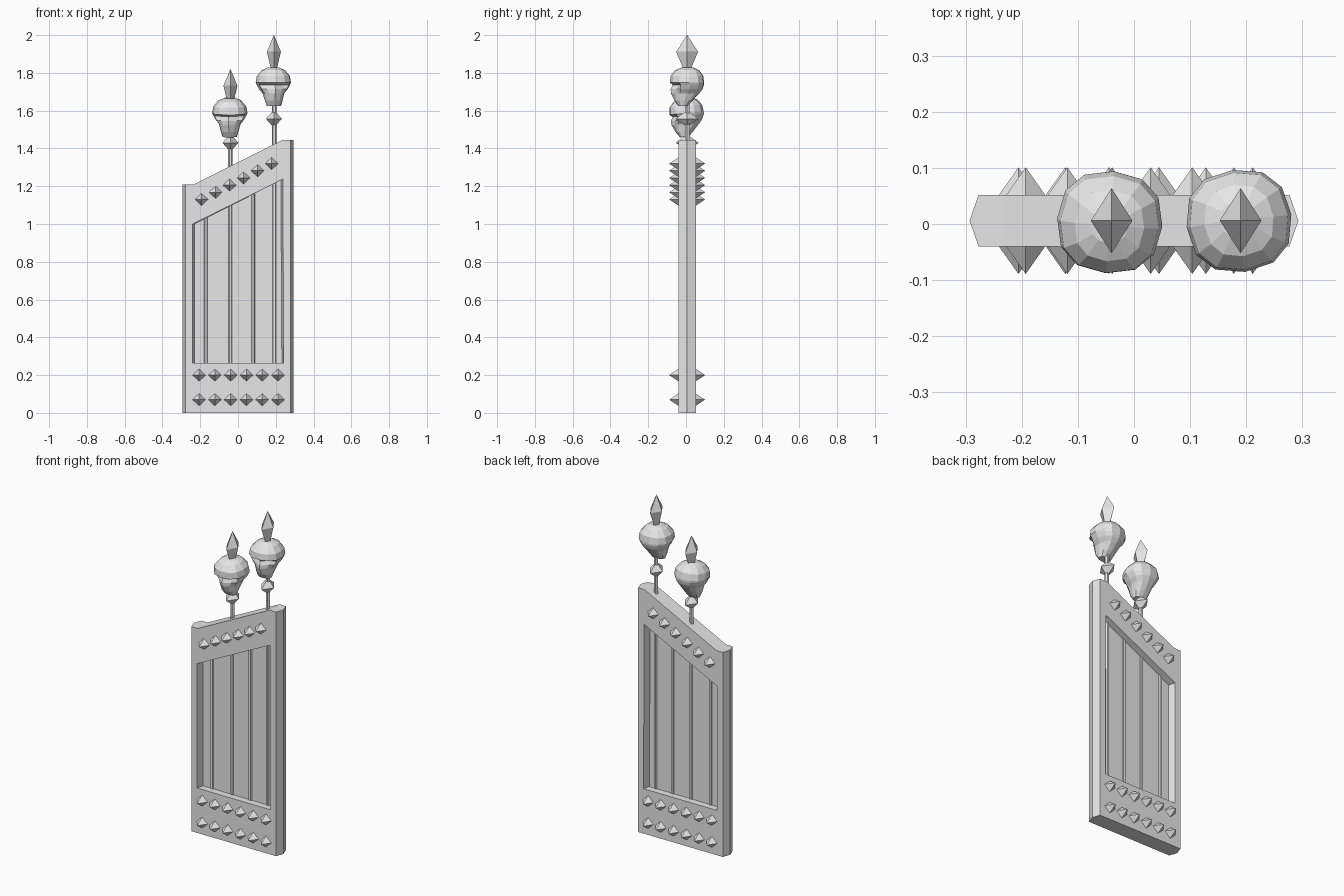
import bpy, bmesh, math
from mathutils import Matrix, Vector

old = bpy.data.objects.get("Cube")
if old:
    bpy.data.objects.remove(old, do_unlink=True)

iron = bpy.data.materials.new("grey iron")
iron.use_nodes = True
iron.diffuse_color = (0.8, 0.8, 0.8, 1)
iron.node_tree.nodes["Principled BSDF"].inputs["Base Color"].default_value = (0.8, 0.8, 0.8, 1)

YC = 0.006       # middle of the gate's thickness
HALF = 0.046     # half of that thickness


def finish(name, bm):
    bmesh.ops.recalc_face_normals(bm, faces=bm.faces)
    mesh = bpy.data.meshes.new(name)
    bm.to_mesh(mesh)
    bm.free()
    mesh.materials.append(iron)
    obj = bpy.data.objects.new(name, mesh)
    bpy.context.collection.objects.link(obj)
    return obj


def bridge(bm, a, b):
    n = len(a)
    for i in range(n):
        bm.faces.new((a[i], a[(i + 1) % n], b[(i + 1) % n], b[i]))


def loft(name, rings):
    """Closed solid through rings of points."""
    bm = bmesh.new()
    loops = [[bm.verts.new(p) for p in r] for r in rings]
    for a, b in zip(loops, loops[1:]):
        bridge(bm, a, b)
    bm.faces.new(loops[0])
    bm.faces.new(loops[-1])
    return finish(name, bm)


def turned(name, x, sections, sides):
    """Upright faceted part from (z, x radius, y radius) sections."""
    angles = [2 * math.pi * i / sides for i in range(sides)]
    return loft(name, [[(x + rx * math.cos(a), YC + ry * math.sin(a), z) for a in angles]
                       for z, rx, ry in sections])


# Gate frame with ridged outer sides and a recessed panel on both faces
def outline(x_side, y):
    return [(-x_side, y, 0), (x_side, y, 0), (x_side, y, 1.444),
            (0.235, y, 1.444), (-0.235, y, 1.21), (-x_side, y, 1.21)]


def opening(inset, y):
    return [(-0.24 + inset, y, 0.265), (0.242 - inset, y, 0.265),
            (0.237 - inset, y, 1.237), (-0.24 + inset, y, 1.0)]


bm = bmesh.new()
ridge = [bm.verts.new(p) for p in outline(0.293, YC)]
for side in (-1, 1):
    o = [bm.verts.new(p) for p in outline(0.277, YC + side * HALF)]
    i = [bm.verts.new(p) for p in opening(0, YC + side * HALF)]
    p = [bm.verts.new(q) for q in opening(0.01, YC + side * 0.005)]
    bridge(bm, o, ridge)
    bridge(bm, i, p)
    bm.faces.new(p)
    for face in ((o[0], o[1], i[1], i[0]), (o[1], o[2], o[3], i[2], i[1]),
                 (o[3], o[4], i[3], i[2]), (o[4], o[5], o[0], i[0], i[3])):
        bm.faces.new(face)
finish("gate_frame", bm)

# Vertical bars; two run on upward as spear shafts
for n, (x, top) in enumerate(((-0.17, None), (-0.04, 1.69), (0.08, None), (0.192, 1.84))):
    if top is None:
        top = 1.02 + (x + 0.24) * 0.5
    turned("bar_%d" % (n + 1), x, [(0.25, 0.012, 0.013), (top, 0.012, 0.013)], 6)


# Pyramid studs on both faces
def stud(name, x, z):
    for side, label in ((-1, "front"), (1, "back")):
        bm = bmesh.new()
        base = [bm.verts.new((x + dx, YC + side * (HALF - 0.002), z + dz))
                for dx, dz in ((0.036, 0), (0, 0.034), (-0.036, 0), (0, -0.034))]
        tip = bm.verts.new((x, YC + side * 0.095, z))
        for i in range(4):
            bm.faces.new((base[i], base[(i + 1) % 4], tip))
        bm.faces.new(base)
        finish("%s_%s" % (name, label), bm)


for i in range(6):
    x = -0.206 + i * 0.0835
    stud("bottom_stud_%d" % (i + 1), x, 0.07)
    stud("lower_stud_%d" % (i + 1), x, 0.2)
    stud("top_stud_%d" % (i + 1), -0.193 + i * 0.0742, 1.13 + i * 0.038)

# Skull rings: height, half width, front y, back y, socket depth, nose push
SKULL = [
    (0.000, 0.038, -0.048, 0.000, 0.000, 0.000),
    (0.030, 0.047, -0.068, 0.030, 0.000, 0.000),
    (0.068, 0.058, -0.076, 0.065, 0.000, 0.010),
    (0.090, 0.076, -0.080, 0.082, 0.010, 0.008),
    (0.112, 0.088, -0.082, 0.090, 0.028, -0.006),
    (0.124, 0.094, -0.092, 0.091, 0.000, 0.000),
    (0.160, 0.088, -0.088, 0.086, 0.000, 0.000),
    (0.190, 0.062, -0.064, 0.064, 0.000, 0.000),
    (0.204, 0.032, -0.030, 0.034, 0.000, 0.000),
]


def skull(name, x, z, yaw, pitch):
    turn = (Matrix.Translation((x, YC, z)) @ Matrix.Rotation(yaw, 4, 'Z')
            @ Matrix.Translation((0, 0, 0.1)) @ Matrix.Rotation(pitch, 4, 'X')
            @ Matrix.Translation((0, 0, -0.1)))
    rings = []
    for h, w, yf, yb, socket, nose in SKULL:
        ring = []
        for k in range(12):
            a = math.radians(k * 30 - 90)
            # squared-off ellipse cross-section
            c, s = (math.copysign(abs(v) ** 0.85, v) for v in (math.cos(a), math.sin(a)))
            if abs(math.cos(a)) < 1e-6:
                c = 0
            y = (yf + yb) / 2 + s * (yb - yf) / 2
            if k in (1, 11):
                y += socket
            if k == 0:
                y -= nose
            ring.append(turn @ Vector((c * w, y, h)))
        rings.append(ring)
    loft(name, rings)


# Spear dressings: collar, skull and spearhead on each shaft
for label, x, collar, head, tip, yaw, pitch in (
        ("right", -0.04, 1.43, 1.463, 1.82, -0.08, 0.1),
        ("left", 0.19, 1.557, 1.624, 2.0, 0.12, 0.0)):
    turned(label + "_collar", x, [(collar - 0.032, 0.014, 0.017), (collar, 0.042, 0.06),
                                  (collar + 0.032, 0.014, 0.017)], 4)
    skull(label + "_skull", x - 0.003, head, yaw, pitch)
    turned(label + "_spearhead", x, [(tip - 0.19, 0.013, 0.015),
                                     (tip - 0.088, 0.037, 0.058),
                                     (tip, 0.0006, 0.0006)], 4)
